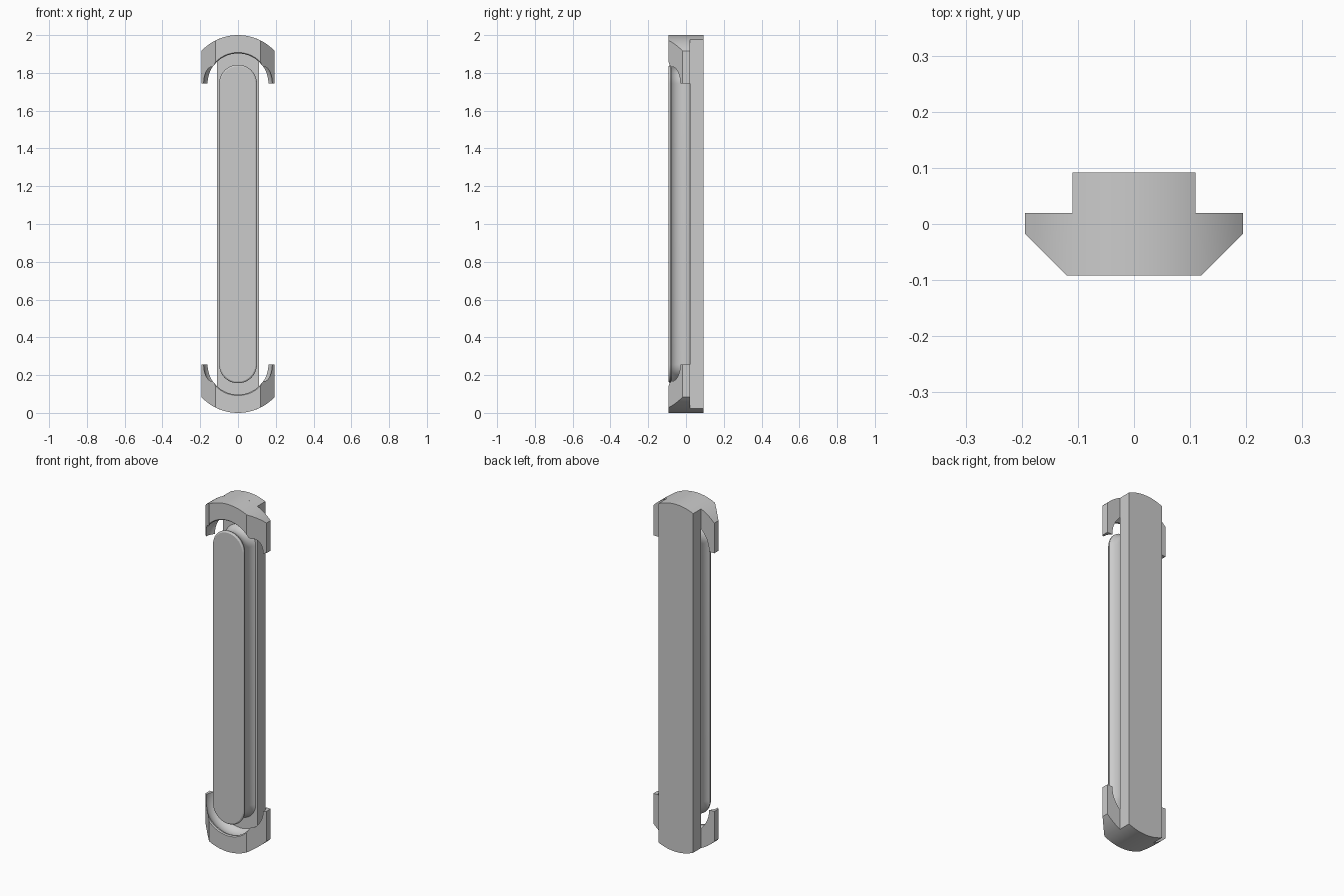
import bpy, bmesh, math
from math import sin, cos, pi, radians

if "Cube" in bpy.data.objects:
    bpy.data.objects.remove(bpy.data.objects["Cube"])

CZ = 0.743          # distance of the arc centres from mid height
HALF = 1.0          # half height
ARC_R = 0.266       # radius of the rounded outer ends

grey = bpy.data.materials.new("plain_grey")
grey.diffuse_color = (0.6, 0.6, 0.6, 1)
grey.use_nodes = True
grey.node_tree.nodes["Principled BSDF"].inputs["Base Color"].default_value = grey.diffuse_color


def make(name, rings, closed_caps=True):
    """Skin a stack of equal-length point rings into a solid."""
    bm = bmesh.new()
    vr = [[bm.verts.new(p) for p in ring] for ring in rings]
    n = len(vr[0])
    for a, b in zip(vr, vr[1:]):
        for i in range(n):
            j = (i + 1) % n
            bm.faces.new((a[i], a[j], b[j], b[i]))
    bm.faces.new(vr[0])
    bm.faces.new(vr[-1])
    bmesh.ops.recalc_face_normals(bm, faces=bm.faces)
    me = bpy.data.meshes.new(name)
    bm.to_mesh(me)
    bm.free()
    me.materials.append(grey)
    ob = bpy.data.objects.new(name, me)
    bpy.context.collection.objects.link(ob)
    return ob


def activate(ob):
    bpy.ops.object.select_all(action='DESELECT')
    ob.select_set(True)
    bpy.context.view_layer.objects.active = ob


def boolean(ob, cutter, op):
    activate(ob)
    m = ob.modifiers.new("cut", 'BOOLEAN')
    m.operation, m.object, m.solver = op, cutter, 'EXACT'
    bpy.ops.object.modifier_apply(modifier=m.name)
    bpy.data.objects.remove(cutter)


def smooth(ob):
    activate(ob)
    bpy.ops.object.shade_smooth_by_angle(angle=radians(25))


def end_arc(w, n=24):
    """Outer end arc from +w to -w, heights relative to the middle."""
    a = math.asin(w / ARC_R)
    return [(ARC_R * sin(a - 2 * a * i / n),
             HALF - ARC_R + ARC_R * cos(a - 2 * a * i / n)) for i in range(n + 1)]


def plate(name, outline, y0, y1):
    return make(name, [[(x, y, z + HALF) for x, z in outline] for y in (y0, y1)])


def cove(side):
    """Half of the round channel section: side -1 inner wall, +1 outer wall."""
    pts = []
    a0, a1 = math.asin(-0.80), math.asin(0.80)
    for i in range(15):
        a = a0 + (a1 - a0) * i / 14
        pts.append((0.13 + side * 0.052 * cos(a), -0.028 + 0.06 * sin(a)))
    return pts


# back bar with rounded ends
top = end_arc(0.11)
bar = plate("back_bar", top + [(-x, -z) for x, z in top], 0.02, 0.092)
smooth(bar)

# front pill: bevelled lip, then a concave neck flaring back to the bar
profile = [(0.092, -0.092), (0.097, -0.089), (0.1, -0.083)] + cove(-1) + [(0.099, 0.025)]
rings = []
for r, y in profile:
    ring = []
    for s, start in ((1, 0), (-1, pi)):
        for i in range(33):
            a = start + pi * i / 32
            ring.append((r * cos(a), y, HALF + s * CZ + r * sin(a)))
    rings.append(ring)
smooth(make("front_pill", rings))

# end caps: arched block, chamfered front corners, round channel cut out
for name, s in (("upper_end_cap", 1), ("lower_end_cap", -1)):
    outline = [(x, s * z) for x, z in end_arc(0.194) + [(-0.194, CZ), (0.194, CZ)]]
    cap = plate(name, outline, -0.092, 0.02)
    plan = [(-0.12, -0.092), (0.12, -0.092), (0.22, 0.008), (0.22, 0.05),
            (-0.22, 0.05), (-0.22, 0.008)]
    plan[0], plan[1] = (-0.128 + 0.0, -0.1 + 0.0), (0.128, -0.1)
    plan[0], plan[1] = (-0.112, -0.1), (0.112, -0.1)
    boolean(cap, make("chamfer_cutter", [[(x, y, z) for x, y in plan] for z in (-0.2, 2.2)]),
            'INTERSECT')
    section = [(0.168, -0.1), (0.165, -0.092), (0.16, -0.086)] + cove(1) + [(0.161, 0.03)]
    lathe = [[(r * cos(2 * pi * i / 72), y, HALF + s * CZ + r * sin(2 * pi * i / 72))
              for i in range(72)] for r, y in section]
    boolean(cap, make("channel_cutter", lathe), 'DIFFERENCE')
    smooth(cap)
